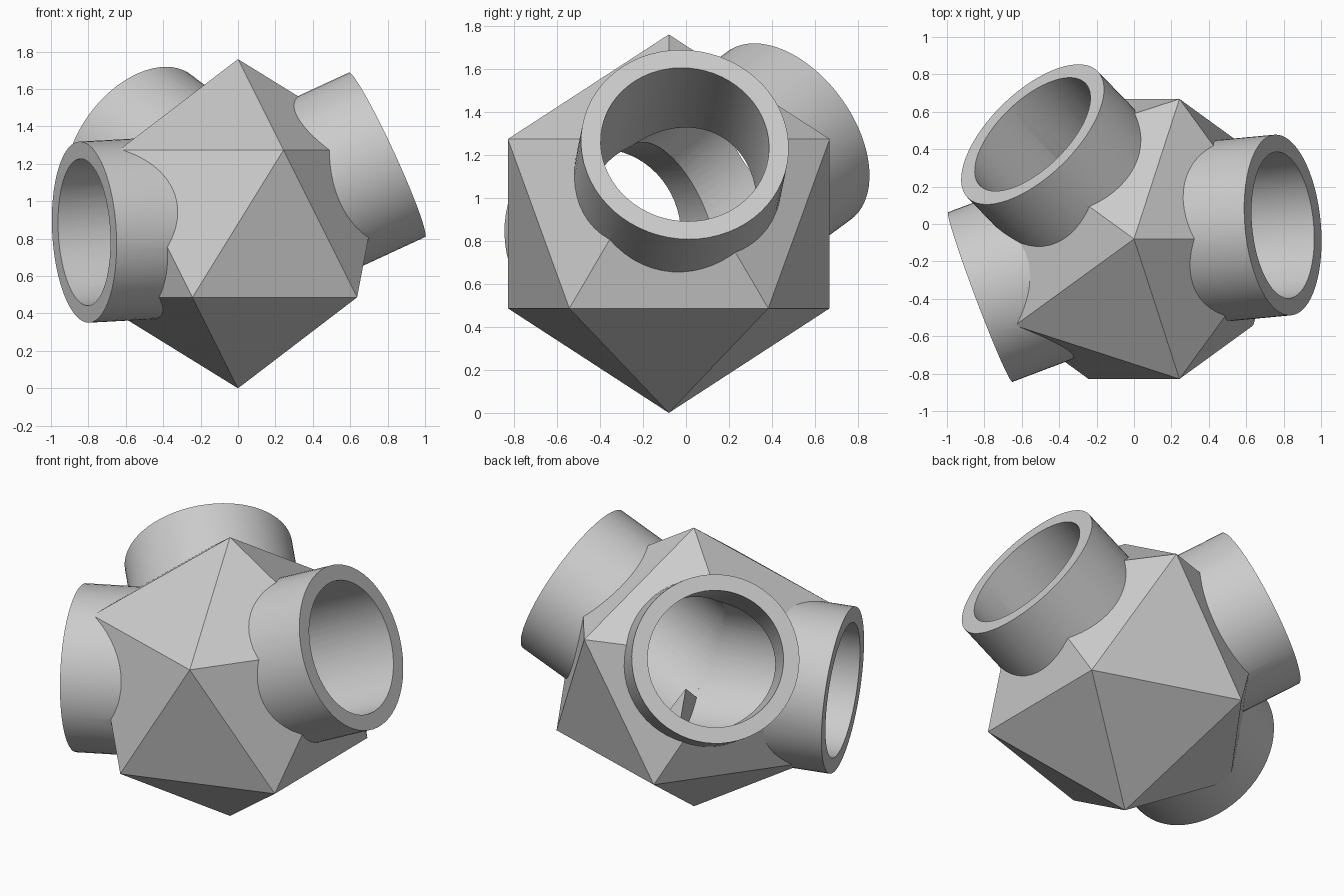
import bpy
import math
from mathutils import Vector

cube = bpy.data.objects.get("Cube")
if cube:
    bpy.data.objects.remove(cube, do_unlink=True)

CENTRE = Vector((0, -0.08, 0.88))
RADIUS = 0.88
REACH = 0.88      # distance from hub centre to each socket rim
OUTER, INNER = 0.485, 0.393
DIRECTIONS = {
    "right_socket": Vector((-0.82, -0.31, -0.045)),
    "left_socket": Vector((0.80, 0.075, 0.37)),
    "back_socket": Vector((-0.543, 0.56, 0.41)),
}

grey = bpy.data.materials.new("plain grey")
grey.use_nodes = True
grey.diffuse_color = (0.6, 0.6, 0.6, 1)
grey.node_tree.nodes["Principled BSDF"].inputs["Base Color"].default_value = (0.6, 0.6, 0.6, 1)


def cylinder(name, direction, radius, start, end):
    """Solid cylinder along a direction, measured from the hub centre."""
    axis = direction.normalized()
    bpy.ops.mesh.primitive_cylinder_add(
        vertices=64, radius=radius, depth=end - start,
        location=CENTRE + axis * (start + end) / 2,
        rotation=axis.to_track_quat("Z", "Y").to_euler())
    obj = bpy.context.object
    obj.name = name
    obj.hide_render = True
    obj.data.materials.append(grey)
    return obj


def combine(target, tool, operation):
    mod = target.modifiers.new(tool.name, "BOOLEAN")
    mod.operation = operation
    mod.solver = "EXACT"
    mod.object = tool


# Faceted hub body
bpy.ops.mesh.primitive_ico_sphere_add(subdivisions=1, radius=RADIUS, location=CENTRE)
hub = bpy.context.object
hub.name = "socket_hub"
hub.data.materials.append(grey)

# Join the sockets, then bore each one through to the middle
helpers = []
for name, direction in DIRECTIONS.items():
    tube = cylinder(name, direction, OUTER, 0, REACH)
    combine(hub, tube, "UNION")
    helpers.append(tube)
for name, direction in DIRECTIONS.items():
    bore = cylinder(name + "_bore", direction, INNER, -0.03, REACH + 0.1)
    combine(hub, bore, "DIFFERENCE")
    helpers.append(bore)

# Bake the result and drop the helpers
bpy.context.view_layer.update()
evaluated = hub.evaluated_get(bpy.context.evaluated_depsgraph_get())
mesh = bpy.data.meshes.new_from_object(evaluated)
hub.modifiers.clear()
hub.data = mesh
for helper in helpers:
    bpy.data.objects.remove(helper, do_unlink=True)
mesh.materials.clear()
mesh.materials.append(grey)
for face in mesh.polygons:
    face.material_index = 0

# Round tubes, crisp facets and rims
bpy.ops.object.select_all(action="DESELECT")
hub.select_set(True)
bpy.context.view_layer.objects.active = hub
bpy.ops.object.shade_smooth_by_angle(angle=math.radians(20))
